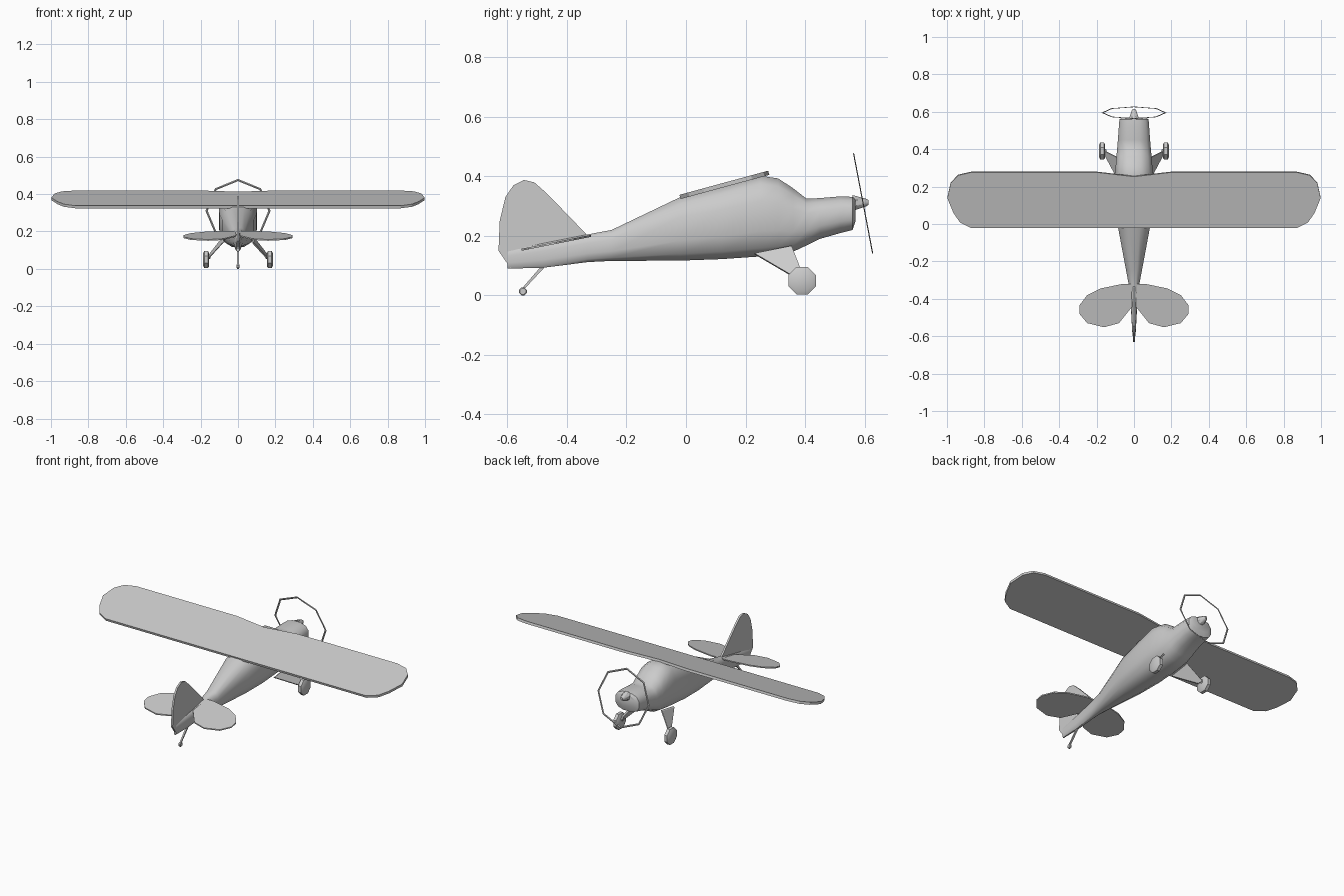
import bpy, bmesh, math
from mathutils import Vector

if "Cube" in bpy.data.objects:
    bpy.data.objects.remove(bpy.data.objects["Cube"])


def make(name, verts, faces, smooth=None):
    me = bpy.data.meshes.new(name)
    me.from_pydata([tuple(v) for v in verts], [], faces)
    bm = bmesh.new()
    bm.from_mesh(me)
    bmesh.ops.recalc_face_normals(bm, faces=bm.faces)
    bm.to_mesh(me)
    bm.free()
    ob = bpy.data.objects.new(name, me)
    bpy.context.collection.objects.link(ob)
    if smooth:
        shade(ob, smooth)
    return ob


def shade(ob, angle):
    bpy.ops.object.select_all(action='DESELECT')
    ob.select_set(True)
    bpy.context.view_layer.objects.active = ob
    bpy.ops.object.shade_smooth_by_angle(angle=math.radians(angle))


def loft(name, rings, smooth=None):
    n = len(rings[0])
    verts = [p for r in rings for p in r]
    faces = [(i * n + j, i * n + (j + 1) % n, (i + 1) * n + (j + 1) % n, (i + 1) * n + j)
             for i in range(len(rings) - 1) for j in range(n)]
    faces += [tuple(range(n)), tuple(range(len(verts) - n, len(verts)))]
    return make(name, verts, faces, smooth)


def plate(name, pts, offset):
    # solid slab around a flat outline
    o = Vector(offset) / 2
    return loft(name, [[Vector(p) - o for p in pts], [Vector(p) + o for p in pts]])


def mirrored(half):
    return half + [(-x, y) for x, y in reversed(half) if abs(x) > 1e-6]


def oval(y, zb, zt, w, n=12, e=0.75):
    f = lambda c: math.copysign(abs(c) ** e, c)
    ang = [2 * math.pi * (i + 0.5) / n for i in range(n)]
    cx, cz = max(f(math.cos(a)) for a in ang), max(f(math.sin(a)) for a in ang)
    return [(w * f(math.cos(a)) / cx, y,
             (zb + zt) / 2 + (zt - zb) / 2 * f(math.sin(a)) / cz) for a in ang]


# fuselage: y, bottom, top, half width
stations = [(-0.60, 0.09, 0.152, 0.008), (-0.48, 0.093, 0.175, 0.015),
            (-0.33, 0.112, 0.205, 0.027), (-0.25, 0.116, 0.22, 0.042),
            (-0.02, 0.117, 0.33, 0.085), (0.12, 0.122, 0.365, 0.098),
            (0.25, 0.131, 0.402, 0.102), (0.31, 0.138, 0.393, 0.098),
            (0.36, 0.147, 0.36, 0.094), (0.405, 0.168, 0.325, 0.09),
            (0.45, 0.19, 0.327, 0.086), (0.52, 0.21, 0.333, 0.081),
            (0.56, 0.22, 0.331, 0.078), (0.57, 0.25, 0.32, 0.06)]
loft("fuselage", [oval(*s) for s in stations], 40)

# wing, tilted upwards to the leading edge
wing = mirrored([(0, 0.255), (0.2, 0.278), (0.87, 0.278), (0.94, 0.262), (0.98, 0.22),
                 (0.998, 0.14), (0.965, 0.06), (0.93, 0.01), (0.87, -0.02)])
plate("wing", [(x, y, 0.331 + 0.272 * (y + 0.02)) for x, y in wing], (0, -0.004, 0.014))

# tailplane
tail = mirrored([(0, -0.32), (0.06, -0.32), (0.18, -0.345), (0.25, -0.38), (0.292, -0.435),
                 (0.292, -0.48), (0.25, -0.53), (0.16, -0.552), (0.08, -0.53), (0.012, -0.445)])
plate("tailplane", [(x, y, 0.2 + 0.2 * (y + 0.32)) for x, y in tail], (0, 0, 0.007))

# fin and rudder
fin = [(-0.63, 0.15), (-0.626, 0.25), (-0.607, 0.33), (-0.58, 0.37), (-0.545, 0.388),
       (-0.51, 0.38), (-0.47, 0.345), (-0.385, 0.258), (-0.33, 0.2), (-0.45, 0.15),
       (-0.59, 0.092)]
plate("fin", [(0, y, z) for y, z in fin], (0.011, 0, 0))

# propeller ring, an octagon leaning backwards
bpy.ops.mesh.primitive_torus_add(major_segments=8, minor_segments=4, major_radius=0.168,
                                 minor_radius=0.006, location=(0, 0.595, 0.31),
                                 rotation=(math.radians(-79.2), 0, 0))
ring = bpy.context.object
ring.name = "propeller_ring"
ring.scale = (1, 1, 0.3)

# spinner
loft("spinner", [oval(0.56, 0.284, 0.337, 0.027, 8, 1), oval(0.605, 0.299, 0.325, 0.013, 8, 1),
                 oval(0.614, 0.305, 0.32, 0.007, 8, 1)], 40)


def disc(name, x, y, z, r, half, sides):
    bands = [(-half, 0.75), (-half * 0.6, 1), (half * 0.6, 1), (half, 0.75)]
    ang = [2 * math.pi * (i + 0.5) / sides for i in range(sides)]
    return loft(name, [[(x + dx, y + r * k * math.cos(a), z + r * k * math.sin(a))
                        for a in ang] for dx, k in bands], 30)


# main landing gear
for s, side in ((1, "right"), (-1, "left")):
    plate(side + "_gear_leg", [(s * 0.08, 0.23, 0.14), (s * 0.085, 0.355, 0.165),
                               (s * 0.155, 0.39, 0.075), (s * 0.155, 0.37, 0.058)],
          (0.008, 0, 0.004))
    disc(side + "_axle", s * 0.158, 0.39, 0.065, 0.012, 0.012, 6)
    disc(side + "_wheel", s * 0.17, 0.39, 0.05, 0.05, 0.016, 8)

# tail wheel and its strut
plate("tail_strut", [(0, -0.485, 0.1), (0, -0.47, 0.1), (0, -0.54, 0.025), (0, -0.55, 0.025)],
      (0.009, 0, 0))
disc("tail_wheel", 0, -0.548, 0.0135, 0.014, 0.007, 8)
